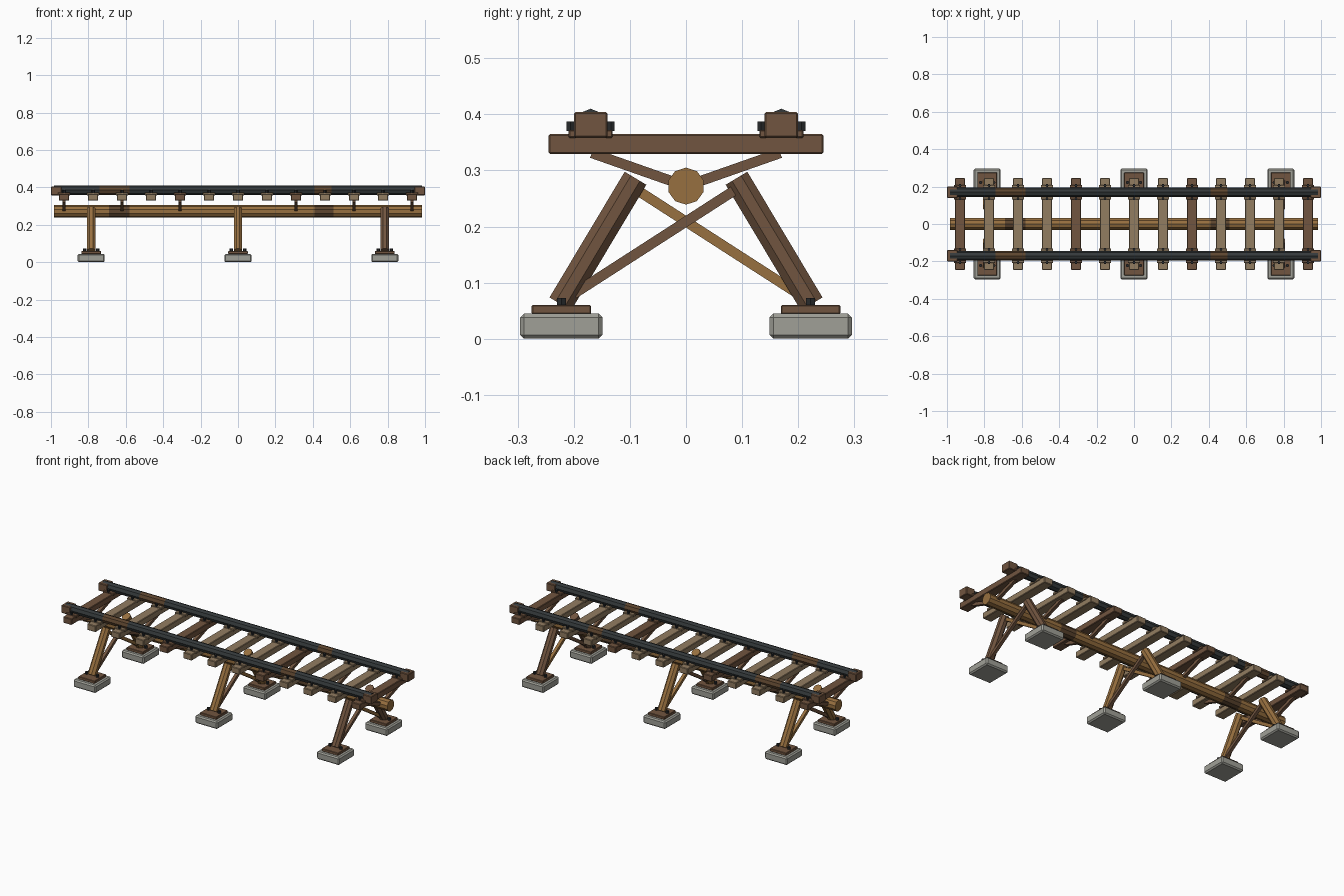
import bpy
import bmesh
from math import pi, cos, sin
from mathutils import Vector

if "Cube" in bpy.data.objects:
    bpy.data.objects.remove(bpy.data.objects["Cube"], do_unlink=True)


def material(name, r, g, b):
    m = bpy.data.materials.new(name)
    m.use_nodes = True
    m.diffuse_color = (r, g, b, 1)
    m.node_tree.nodes["Principled BSDF"].inputs["Base Color"].default_value = (r, g, b, 1)
    return m


BROWN = material("brown wood", .165, .09, .05)
GOLD = material("golden wood", .31, .16, .05)
TAN = material("weathered wood", .29, .205, .12)
PATCH = material("dark wood", .11, .06, .028)
STONE = material("grey stone", .35, .35, .31)
RAIL = material("dark rail", .035, .042, .044)
BOLT = material("bolt iron", .022, .024, .026)


def finish(name, bm, mats, bevel=0):
    bmesh.ops.recalc_face_normals(bm, faces=bm.faces)
    mesh = bpy.data.meshes.new(name)
    bm.to_mesh(mesh)
    bm.free()
    for m in mats:
        mesh.materials.append(m)
    ob = bpy.data.objects.new(name, mesh)
    bpy.context.collection.objects.link(ob)
    if bevel:
        mod = ob.modifiers.new("soft edges", 'BEVEL')
        mod.width = bevel
        mod.segments = 1
    return ob


def box(name, centre, size, mat, bevel=0.003):
    bm = bmesh.new()
    bmesh.ops.create_cube(bm, size=1)
    for v in bm.verts:
        v.co = Vector(a * b + c for a, b, c in zip(v.co, size, centre))
    return finish(name, bm, [mat], bevel)


def bar(name, start, end, radius, sides, mat, flat=True, patches=(), patch_mat=None):
    """Prism from start to end; patches are x ranges in a second colour."""
    start, end = Vector(start), Vector(end)
    turn = (end - start).to_track_quat('Z', 'Y')
    offset = pi / 2 + (pi / sides if flat else 0)
    r = radius / cos(pi / sides) if flat else radius
    stops = [0] + [(x - start.x) / (end.x - start.x) for p in patches for x in p] + [1]
    bm = bmesh.new()
    rings = []
    for t in stops:
        centre = start.lerp(end, t)
        angles = [offset + 2 * pi * i / sides for i in range(sides)]
        rings.append([bm.verts.new(centre + turn @ Vector((r * cos(a), r * sin(a), 0)))
                      for a in angles])
    bm.faces.new(rings[0])
    bm.faces.new(rings[-1])
    for k in range(len(rings) - 1):
        for i in range(sides):
            j = (i + 1) % sides
            f = bm.faces.new((rings[k][i], rings[k][j], rings[k + 1][j], rings[k + 1][i]))
            f.material_index = k % 2
    return finish(name, bm, [mat, patch_mat or mat])


# Central beam with two darker repairs
bar("centre_beam", (-.985, 0, .272), (.985, 0, .272), .033, 10, GOLD, False,
    [(-.69, -.58), (.41, .51)], PATCH)

# Rails with wooden end blocks
for side, y in (("front", -.17), ("back", .17)):
    bar(side + "_rail", (-.985, y, .385), (.985, y, .385), .025, 8, RAIL, False,
        [(-.74, -.58), (.41, .5)], PATCH)
    for x in (-.972, .972):
        box(side + "_rail_end", (x, y, .381), (.056, .06, .046), BROWN)

# Cross ties, rail chairs, bolts and struts
for i in range(13):
    x = -.93 + .155 * i
    wood = BROWN if i in (0, 4, 8, 12) else TAN
    box("tie", (x, 0, .347), (.055, .49, .036), wood)
    for s in (-1, 1):
        box("rail_chair", (x, s * .17, .365), (.066, .078, .014), wood, .002)
        for d in (-.036, .036):
            y = s * .17 + d
            bar("chair_bolt", (x, y, .37), (x, y, .387), .007, 6, BOLT)
        if i % 2 == 0 and i != 6:
            bar("strut", (x, 0, .272), (x, s * .168, .331), .009, 4, BROWN)

# Three trestles: stone pads, plates, leaning posts and crossed braces
for x, wood in ((-.785, GOLD), (0, GOLD), (.785, BROWN)):
    for s in (-1, 1):
        y = s * .222
        box("stone_pad", (x, y, .0225), (.145, .147, .045), STONE, .007)
        box("base_plate", (x, y, .052), (.105, .106, .016), BROWN, .002)
        bar("post", (x, s * .224, .062), (x, s * .09, .286), .0225, 8, wood)
        for d in (-.035, .035):
            bar("base_bolt", (x + d, y, .058), (x + d, y, .073), .008, 6, BOLT)
    bar("golden_brace", (x - .006, -.095, .27), (x - .006, .2, .08), .009, 4, GOLD)
    bar("brown_brace", (x + .006, .095, .27), (x + .006, -.2, .08), .009, 4, BROWN)
